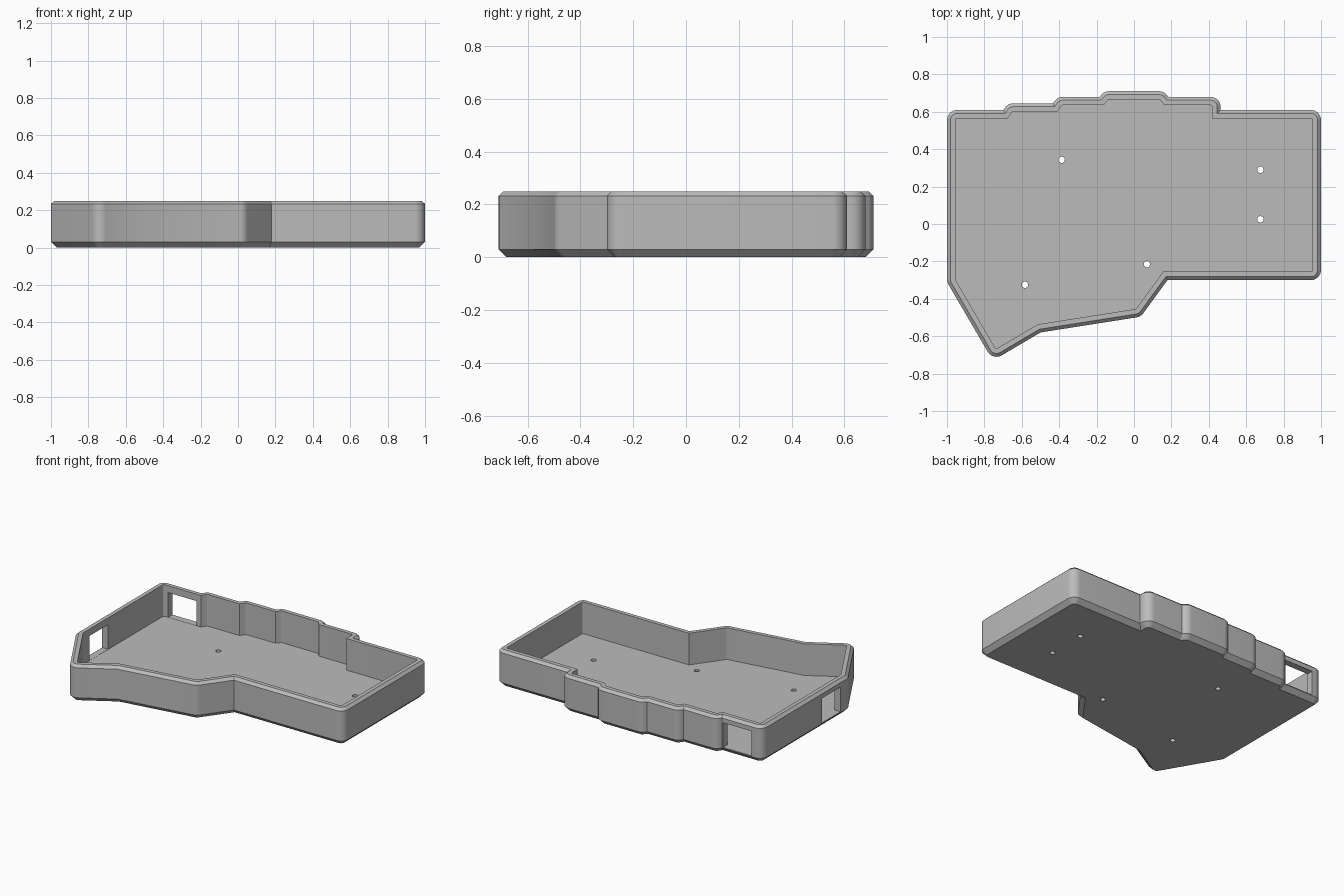
import bpy, bmesh, math
from mathutils import Vector, Matrix

cube = bpy.data.objects.get("Cube")
if cube:
    bpy.data.objects.remove(cube, do_unlink=True)

FLOOR = 0.035

# Counter-clockwise core outline; every ring of the tray is offset from it
CORE = [Vector(p) for p in (
    (-0.945, -0.295), (-0.735, -0.655), (-0.518, -0.527), (0.005, -0.445),
    (0.151, -0.245), (0.945, -0.245), (0.945, 0.555), (0.408, 0.555),
    (0.408, 0.625), (0.158, 0.625), (0.133, 0.655), (-0.133, 0.655),
    (-0.158, 0.625), (-0.38, 0.625), (-0.405, 0.59), (-0.645, 0.59),
    (-0.67, 0.555), (-0.945, 0.555))]


def offset_outline(points, d, steps=8):
    """Grow an outline: round outer corners, mitred inner corners."""
    ring = []
    for i, p in enumerate(points):
        a = (p - points[i - 1]).normalized()
        b = (points[(i + 1) % len(points)] - p).normalized()
        n1, n2 = Vector((a.y, -a.x)), Vector((b.y, -b.x))
        turn = math.atan2(a.x * b.y - a.y * b.x, a.dot(b))
        if turn > 0:
            for k in range(steps + 1):
                ring.append(p + Matrix.Rotation(turn * k / steps, 2) @ n1 * d)
        else:
            ring.append(p + (n1 + n2) * d / (1 + n1.dot(n2)))
    return ring


def make_object(name, bm):
    bmesh.ops.recalc_face_normals(bm, faces=bm.faces)
    mesh = bpy.data.meshes.new(name)
    bm.to_mesh(mesh)
    bm.free()
    obj = bpy.data.objects.new(name, mesh)
    bpy.context.collection.objects.link(obj)
    return obj


# Tray shell: outside chamfers, rim, inner wall and floor as one loft
bm = bmesh.new()
profile = [(0.025, 0), (0.055, 0.03), (0.055, 0.233), (0.037, 0.25),
           (0.01, 0.25), (0.01, FLOOR)]
rings = [[bm.verts.new((p.x, p.y, z)) for p in offset_outline(CORE, d)]
         for d, z in profile]
for low, high in zip(rings, rings[1:]):
    for i in range(len(low)):
        bm.faces.new((low[i - 1], low[i], high[i], high[i - 1]))
bm.faces.new(rings[0])
bm.faces.new(rings[-1])
tray = make_object("case_tray", bm)

# Cutter: two connector windows and five screw holes
bm = bmesh.new()


def add_box(lo, hi):
    lo, hi = Vector(lo), Vector(hi)
    size = Matrix.Diagonal((*(hi - lo), 1))
    bmesh.ops.create_cube(bm, size=1, matrix=Matrix.Translation((lo + hi) / 2) @ size)


add_box((-0.92, 0.54, FLOOR + 0.001), (-0.706, 0.7, 0.203))
add_box((-1.1, -0.23, FLOOR + 0.001), (-0.93, -0.03, 0.203))
for x, y in ((-0.387, 0.343), (0.676, 0.29), (0.676, 0.025), (0.069, -0.215), (-0.583, -0.325)):
    bmesh.ops.create_cone(bm, cap_ends=True, segments=24, radius1=0.017, radius2=0.017,
                          depth=0.2, matrix=Matrix.Translation((x, y, 0)))
cutter = make_object("opening_cutter", bm)
cutter.hide_render = True

cut = tray.modifiers.new("openings", 'BOOLEAN')
cut.operation = 'DIFFERENCE'
cut.solver = 'EXACT'
cut.object = cutter
bpy.ops.object.select_all(action='DESELECT')
tray.select_set(True)
bpy.context.view_layer.objects.active = tray
bpy.ops.object.modifier_apply(modifier=cut.name)
bpy.data.objects.remove(cutter, do_unlink=True)

# Plain grey plastic
grey = bpy.data.materials.new("grey_plastic")
grey.use_nodes = True
colour = (0.5, 0.5, 0.5, 1)
grey.diffuse_color = colour
grey.node_tree.nodes["Principled BSDF"].inputs["Base Color"].default_value = colour
tray.data.materials.clear()
tray.data.materials.append(grey)
for face in tray.data.polygons:
    face.material_index = 0
bpy.ops.object.shade_smooth_by_angle(angle=math.radians(30))
